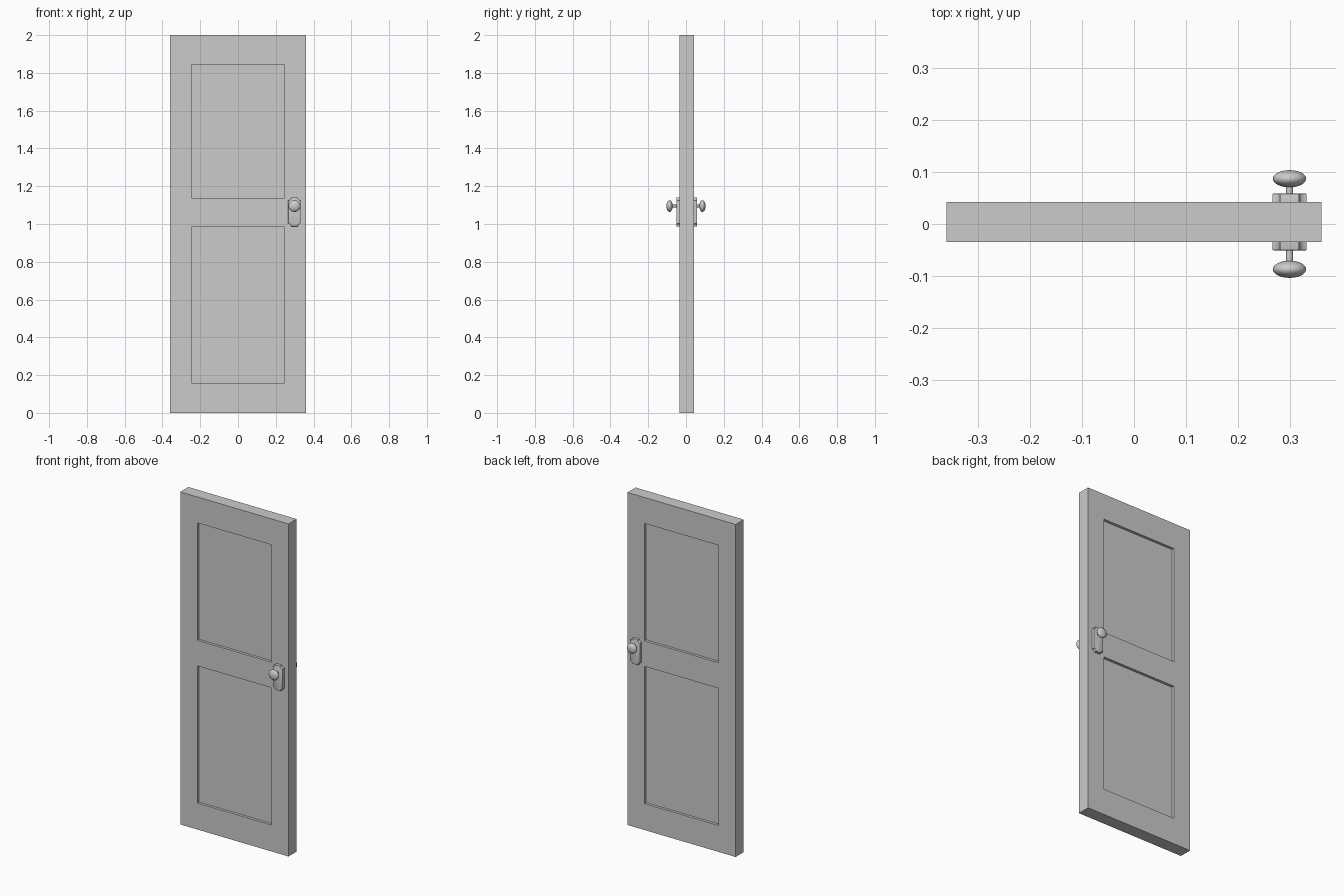
import bpy, bmesh, math
from mathutils import Vector, Matrix

if "Cube" in bpy.data.objects:
    bpy.data.objects.remove(bpy.data.objects["Cube"])

DOOR_Y, HALF_T = 0.004, 0.0385        # door mid-plane and half thickness
HALF_W, HEIGHT = 0.36, 2.0
PANEL_X, RECESS = 0.246, 0.016
PANELS = [(0.159, 0.984), (1.138, 1.844)]
LOCK_X, PLATE_Z, KNOB_Z = 0.299, 1.064, 1.095


def finish(bm, name):
    bmesh.ops.recalc_face_normals(bm, faces=bm.faces)
    mesh = bpy.data.meshes.new(name)
    bm.to_mesh(mesh)
    bm.free()
    obj = bpy.data.objects.new(name, mesh)
    bpy.context.collection.objects.link(obj)
    return obj


def smooth(obj, angle=35):
    bpy.ops.object.select_all(action='DESELECT')
    obj.select_set(True)
    bpy.context.view_layer.objects.active = obj
    bpy.ops.object.shade_smooth_by_angle(angle=math.radians(angle))


# Door slab: cut a box along the panel edges, then sink the panels on both faces
def door():
    bm = bmesh.new()
    bmesh.ops.create_cube(bm, size=1, matrix=Matrix.Translation((0, DOOR_Y, HEIGHT / 2))
                          @ Matrix.Diagonal((2 * HALF_W, 2 * HALF_T, HEIGHT, 1)))
    cuts = [((x, 0, 0), (1, 0, 0)) for x in (-PANEL_X, PANEL_X)]
    cuts += [((0, 0, z), (0, 0, 1)) for pair in PANELS for z in pair]
    for co, no in cuts:
        bmesh.ops.bisect_plane(bm, geom=bm.verts[:] + bm.edges[:] + bm.faces[:],
                               plane_co=co, plane_no=no)
    bm.normal_update()

    def is_panel(f):
        c = f.calc_center_median()
        return (abs(f.normal.y) > 0.9 and abs(c.x) < PANEL_X
                and any(a < c.z < b for a, b in PANELS))

    panels = [f for f in bm.faces if is_panel(f)]
    for f in bmesh.ops.extrude_discrete_faces(bm, faces=panels)['faces']:
        inward = -RECESS if f.calc_center_median().y > DOOR_Y else RECESS
        bmesh.ops.translate(bm, verts=f.verts[:], vec=(0, inward, 0))
    finish(bm, "door_slab")


# Lock plate: rectangle with scooped corners, bevelled on the outer rim
def plate(name, side):
    w, h, r, depth = 0.033, 0.0765, 0.015, 0.0165
    outline = []
    for sx, sz, flip in ((1, 1, False), (1, -1, True), (-1, -1, False), (-1, 1, True)):
        arc = []
        for i in range(5):
            a = math.radians(90) * i / 4
            arc.append((sx * (w - r * math.cos(a)), sz * (h - r * math.sin(a))))
        outline += arc[::-1] if flip else arc
    bm = bmesh.new()
    y0 = DOOR_Y + side * (HALF_T - 0.004)
    base = bm.faces.new([bm.verts.new((LOCK_X + x, y0, PLATE_Z + z)) for x, z in outline])
    top = bmesh.ops.extrude_face_region(bm, geom=[base])['geom']
    bmesh.ops.translate(bm, verts=[v for v in top if isinstance(v, bmesh.types.BMVert)],
                        vec=(0, side * (depth + 0.004), 0))
    cap = [f for f in top if isinstance(f, bmesh.types.BMFace)][0]
    bmesh.ops.bevel(bm, geom=cap.edges[:], offset=0.003, segments=2, profile=0.5,
                    affect='EDGES')
    smooth(finish(bm, name))


# Knob: stem and flattened ball, both turned about the y axis
def knob(name, side, centre_y):
    turn = Matrix.Rotation(math.radians(90), 4, 'X')
    bm = bmesh.new()
    start = DOOR_Y + side * HALF_T
    bmesh.ops.create_cone(bm, cap_ends=True, segments=24, radius1=0.007, radius2=0.007,
                          depth=abs(centre_y - start),
                          matrix=Matrix.Translation((LOCK_X, (start + centre_y) / 2, KNOB_Z)) @ turn)
    smooth(finish(bm, name + "_stem"))
    bm = bmesh.new()
    bmesh.ops.create_uvsphere(bm, u_segments=32, v_segments=16, radius=1,
                              matrix=Matrix.Translation((LOCK_X, centre_y, KNOB_Z)) @ turn
                              @ Matrix.Diagonal((0.032, 0.031, 0.0165, 1)))
    smooth(finish(bm, name))


door()
for label, side, knob_y in (("front", -1, -0.087), ("back", 1, 0.087)):
    plate(label + "_lock_plate", side)
    knob(label + "_knob", side, knob_y)
